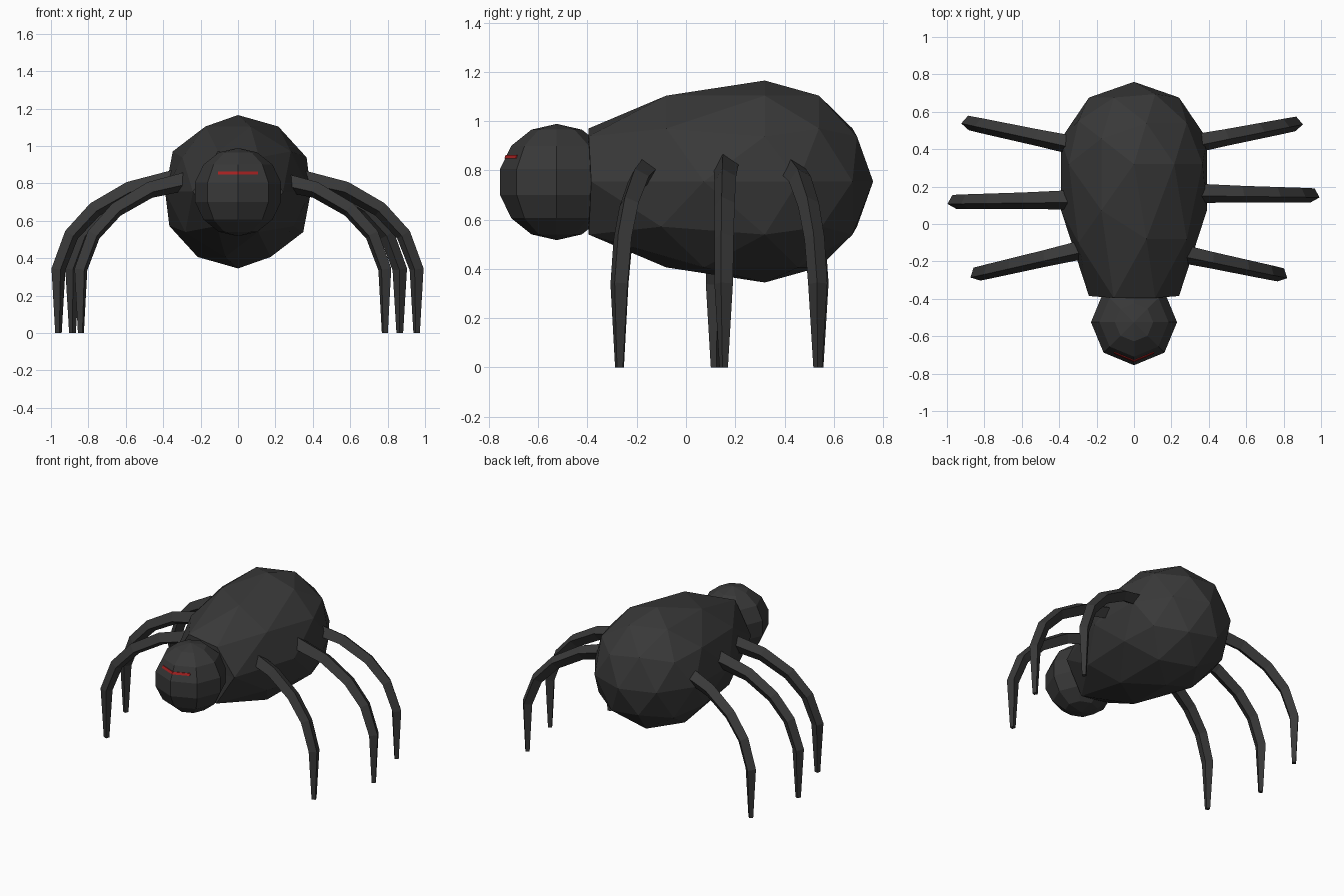
import bpy, bmesh, math
from mathutils import Vector

if "Cube" in bpy.data.objects:
    bpy.data.objects.remove(bpy.data.objects["Cube"])


def material(name, rgb):
    m = bpy.data.materials.new(name)
    m.diffuse_color = (*rgb, 1)
    m.use_nodes = True
    m.node_tree.nodes["Principled BSDF"].inputs["Base Color"].default_value = m.diffuse_color
    return m


DARK = material("charcoal", (0.04, 0.04, 0.04))
RED = material("eye red", (0.38, 0.015, 0.015))


def finish(bm, name, mat):
    bmesh.ops.recalc_face_normals(bm, faces=bm.faces)
    me = bpy.data.meshes.new(name)
    bm.to_mesh(me)
    bm.free()
    me.materials.append(mat)
    ob = bpy.data.objects.new(name, me)
    bpy.context.collection.objects.link(ob)
    return ob


def loft(bm, rings):
    """Skin a list of equal-length point rings and cap both ends."""
    vs = [[bm.verts.new(p) for p in r] for r in rings]
    n = len(vs[0])
    for a, b in zip(vs, vs[1:]):
        for i in range(n):
            bm.faces.new((a[i], a[(i + 1) % n], b[(i + 1) % n], b[i]))
    bm.faces.new(vs[0][::-1])
    bm.faces.new(vs[-1])


# Abdomen: faceted ball, front half drawn out and flattened at the neck
bm = bmesh.new()
bmesh.ops.create_icosphere(bm, subdivisions=2, radius=1)
for v in bm.verts:
    x, y, z = v.co
    if y > -0.01:
        y = 0.32 + 0.44 * y
    elif y > -0.6:
        y = 0.32 + 0.8 * y
    else:
        y = -0.385 if abs(z) < 0.1 and abs(x) > 0.1 else -0.395
    v.co = (0.41 * x, y, 0.755 + 0.41 * z)
finish(bm, "abdomen", DARK)

# Head: eight-sided ball
HEAD = Vector((0, -0.525, 0.753))
R = 0.236
bm = bmesh.new()
bmesh.ops.create_uvsphere(bm, u_segments=8, v_segments=7, radius=R)
bmesh.ops.translate(bm, verts=bm.verts, vec=HEAD)
finish(bm, "head", DARK)

# Eye stripe: thin plate bent over the two front faces of the head
a1, a2 = math.pi / 14, 3 * math.pi / 14


def head_radius(z):
    t = (z - HEAD.z - R * math.sin(a1)) / (R * (math.sin(a2) - math.sin(a1)))
    return R * (math.cos(a1) * (1 - t) + math.cos(a2) * t)


bm = bmesh.new()
rings = []
for x in (-0.108, 0, 0.108):
    ring = []
    for z, out in ((0.848, -0.003), (0.848, 0.004), (0.863, 0.004), (0.863, -0.003)):
        y = HEAD.y - head_radius(z) + abs(x) * math.tan(math.pi / 8) - out
        ring.append((x, y, z))
    rings.append(ring)
loft(bm, rings)
finish(bm, "eye_stripe", RED)

# Legs: arched, tapering square tubes; (reach from foot, height, half diagonal)
PROFILE = [(-0.64, 0.825, 0.054), (-0.38, 0.765, 0.046), (-0.195, 0.66, 0.043),
           (-0.07, 0.525, 0.041), (0.0, 0.34, 0.039), (0.0, 0.0, 0.018)]


def leg(name, foot_x, foot_y, slope):
    side = math.copysign(1, foot_x)
    out = Vector((side * math.cos(slope), math.sin(slope), 0))
    lateral = Vector((-side * math.sin(slope) * side * side, math.cos(slope), 0))
    foot = Vector((foot_x, foot_y, 0))
    pts = [(r, z) for r, z, _ in PROFILE]
    rings = []
    for i, (r, z, w) in enumerate(PROFILE):
        p, q = pts[max(i - 1, 0)], pts[min(i + 1, len(pts) - 1)]
        d = Vector((q[0] - p[0], q[1] - p[1])).normalized()
        if i == len(pts) - 1:
            d = Vector((0, -1))
        up = out * -d.y + Vector((0, 0, d.x))
        c = foot + out * r + Vector((0, 0, z))
        rings.append([c + (lateral * math.cos(a) + up * math.sin(a)) * w
                      for a in (math.radians(15 + 90 * k) for k in range(4))])
    bm = bmesh.new()
    loft(bm, rings)
    finish(bm, name, DARK)


for name, x, y, deg in (("front_leg_right", 0.785, -0.272, -12),
                        ("middle_leg_right", 0.955, 0.153, -1),
                        ("back_leg_right", 0.865, 0.535, 11),
                        ("front_leg_left", -0.84, -0.268, -13),
                        ("middle_leg_left", -0.96, 0.118, -1),
                        ("back_leg_left", -0.885, 0.54, 12)):
    leg(name, x, y, math.radians(deg))
